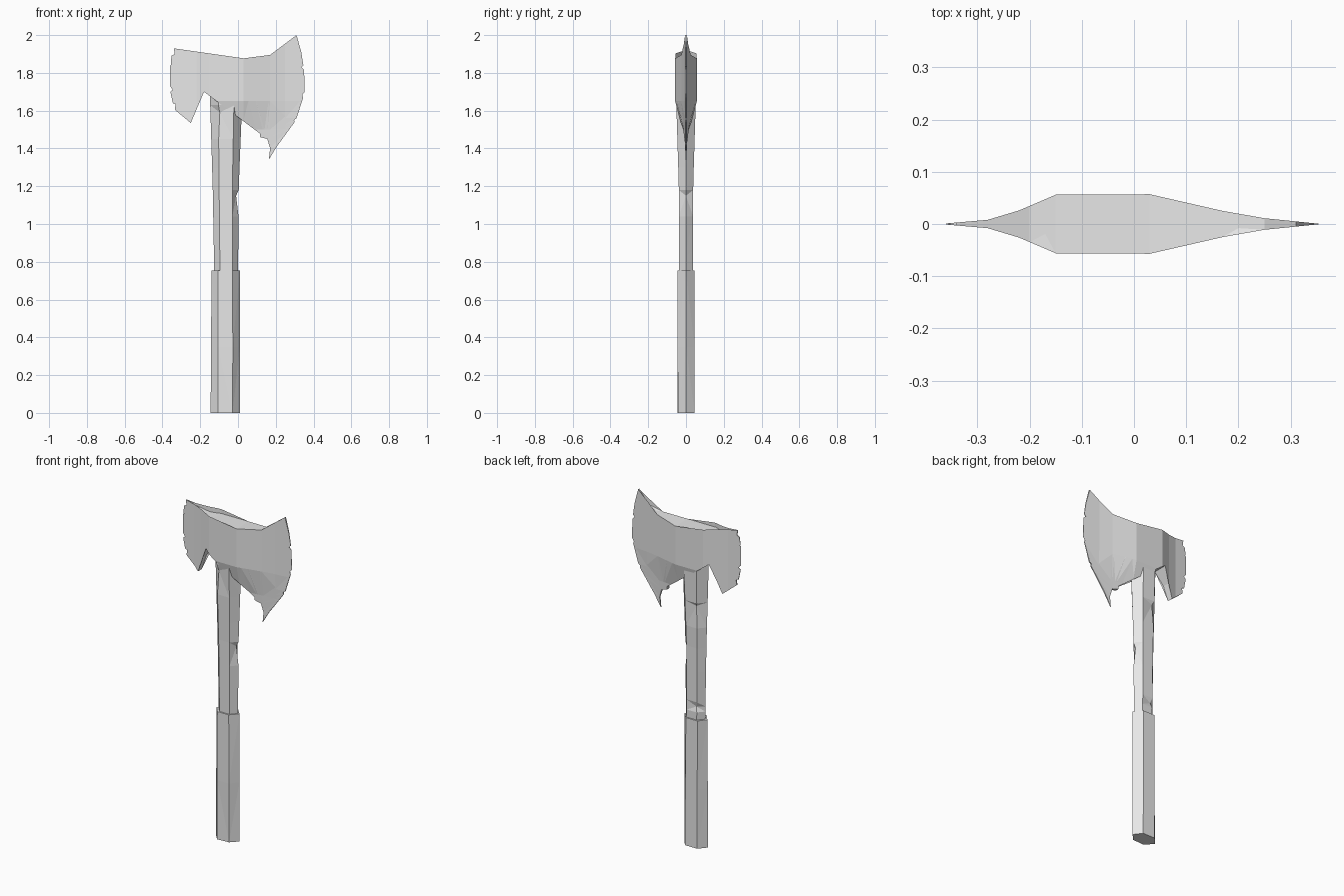
import bpy
import bmesh
from mathutils import Vector

if "Cube" in bpy.data.objects:
    bpy.data.objects.remove(bpy.data.objects["Cube"], do_unlink=True)

grey = bpy.data.materials.new("plain grey")
grey.use_nodes = True
grey.diffuse_color = (0.8, 0.8, 0.8, 1)
grey.node_tree.nodes["Principled BSDF"].inputs["Base Color"].default_value = (0.8, 0.8, 0.8, 1)


def interpolate(table, t):
    """Linear lookup in rows of (key, value, value...)."""
    if t <= table[0][0]:
        return table[0][1:]
    for a, b in zip(table, table[1:]):
        if t <= b[0]:
            k = (t - a[0]) / (b[0] - a[0])
            return [p + (q - p) * k for p, q in zip(a[1:], b[1:])]
    return table[-1][1:]


def finish(name, bm):
    bmesh.ops.recalc_face_normals(bm, faces=bm.faces)
    mesh = bpy.data.meshes.new(name)
    bm.to_mesh(mesh)
    bm.free()
    mesh.materials.append(grey)
    obj = bpy.data.objects.new(name, mesh)
    bpy.context.collection.objects.link(obj)
    return obj


def hex_shaft(name, profile, heights, dents):
    """Loft six-sided rings; dents pull single corners towards the axis."""
    bm = bmesh.new()
    rings = []
    for z in heights:
        a, b, c, d, h = interpolate(profile, z)
        corners = [(a, 0), (b, -h), (c, -h), (d, 0), (c, h), (b, h)]
        axis = Vector(((a + d) / 2, 0, z))
        ring = []
        for i, (x, y) in enumerate(corners):
            keep = dents.get((z, i), 1)
            ring.append(bm.verts.new(axis.lerp(Vector((x, y, z)), keep)))
        rings.append(ring)
    for low, high in zip(rings, rings[1:]):
        for i in range(6):
            j = (i + 1) % 6
            bm.faces.new((low[i], low[j], high[j], high[i]))
    bm.faces.new(rings[0])
    bm.faces.new(rings[-1])
    bmesh.ops.triangulate(bm, faces=bm.faces)
    return finish(name, bm)


# Grip: thicker lower handle with a worn bottom corner
hex_shaft("grip",
          [(0, -0.145, -0.105, -0.025, 0.01, 0.046),
           (0.755, -0.14, -0.105, -0.03, 0.01, 0.044)],
          [0, 0.35, 0.755], {(0, 2): 0.9})

# Shaft: flares towards the head, with chipped corners
hex_shaft("shaft",
          [(0.7, -0.125, -0.095, -0.03, 0.0, 0.036),
           (1.2, -0.134, -0.1, -0.03, 0.004, 0.038),
           (1.72, -0.15, -0.105, -0.02, 0.025, 0.054)],
          [0.7, 0.8, 0.83, 0.86, 1.04, 1.15, 1.18, 1.3, 1.43, 1.45, 1.59, 1.63, 1.72],
          {(0.83, 5): 0.75, (1.15, 3): 0.8, (1.43, 5): 0.78, (1.59, 1): 0.82})

# Axe head: side outline, running from the poll along the top, edge, beard and back
outline = [
    (-0.34, 1.93), (-0.2, 1.88), (-0.17, 1.878), (-0.15, 1.877), (0.03, 1.877),
    (0.17, 1.895), (0.2, 1.9), (0.25, 1.92), (0.31, 2.0),
    (0.335, 1.91), (0.346, 1.84), (0.335, 1.83), (0.35, 1.815), (0.353, 1.7),
    (0.338, 1.69), (0.345, 1.67), (0.31, 1.56), (0.295, 1.56), (0.3, 1.54),
    (0.22, 1.43), (0.208, 1.44), (0.205, 1.41), (0.163, 1.34),
    (0.17, 1.4), (0.155, 1.45), (0.117, 1.46), (0.13, 1.59), (0.113, 1.6),
    (0.09, 1.665), (0.03, 1.7), (-0.15, 1.7), (-0.18, 1.7), (-0.225, 1.62),
    (-0.25, 1.535), (-0.335, 1.605), (-0.33, 1.635), (-0.345, 1.64), (-0.358, 1.7),
    (-0.345, 1.71), (-0.36, 1.73), (-0.36, 1.84), (-0.34, 1.845), (-0.355, 1.86),
    (-0.352, 1.89), (-0.335, 1.9),
]
thickness = [(-0.36, 0.001), (-0.28, 0.008), (-0.22, 0.026), (-0.15, 0.056), (0.03, 0.057),
             (0.17, 0.025), (0.25, 0.011), (0.353, 0.0006)]
beard_taper = [(1.36, 0.1), (1.5, 0.35), (1.65, 1.0)]
chips = [(-0.17, 1.878), (0.2, 1.9)]

bm = bmesh.new()
bm.faces.new([bm.verts.new((x, 0, z)) for x, z in outline])
bmesh.ops.triangulate(bm, faces=bm.faces)
cuts = [((x, 0, 0), (1, 0, 0)) for x, _ in thickness[1:-1]]
cuts += [((0, 0, z), (0, 0, 1)) for z in (1.5, 1.65, 1.85)]
for point, normal in cuts:
    bmesh.ops.bisect_plane(bm, geom=bm.verts[:] + bm.edges[:] + bm.faces[:],
                           dist=0.0001, plane_co=point, plane_no=normal)

# Give the flat outline a front and a back, tapering to the cutting edges
made = bmesh.ops.extrude_face_region(bm, geom=bm.faces[:], use_keep_orig=True)
back = {v for v in made["geom"] if isinstance(v, bmesh.types.BMVert)}
for v in bm.verts:
    half = interpolate(thickness, v.co.x)[0]
    if v.co.x > 0:
        half *= interpolate(beard_taper, v.co.z)[0]
    if v not in back and any(abs(v.co.x - x) + abs(v.co.z - z) < 0.001 for x, z in chips):
        half *= 0.4
    v.co.y = half if v in back else -half
bmesh.ops.triangulate(bm, faces=bm.faces)
finish("axe_head", bm)
